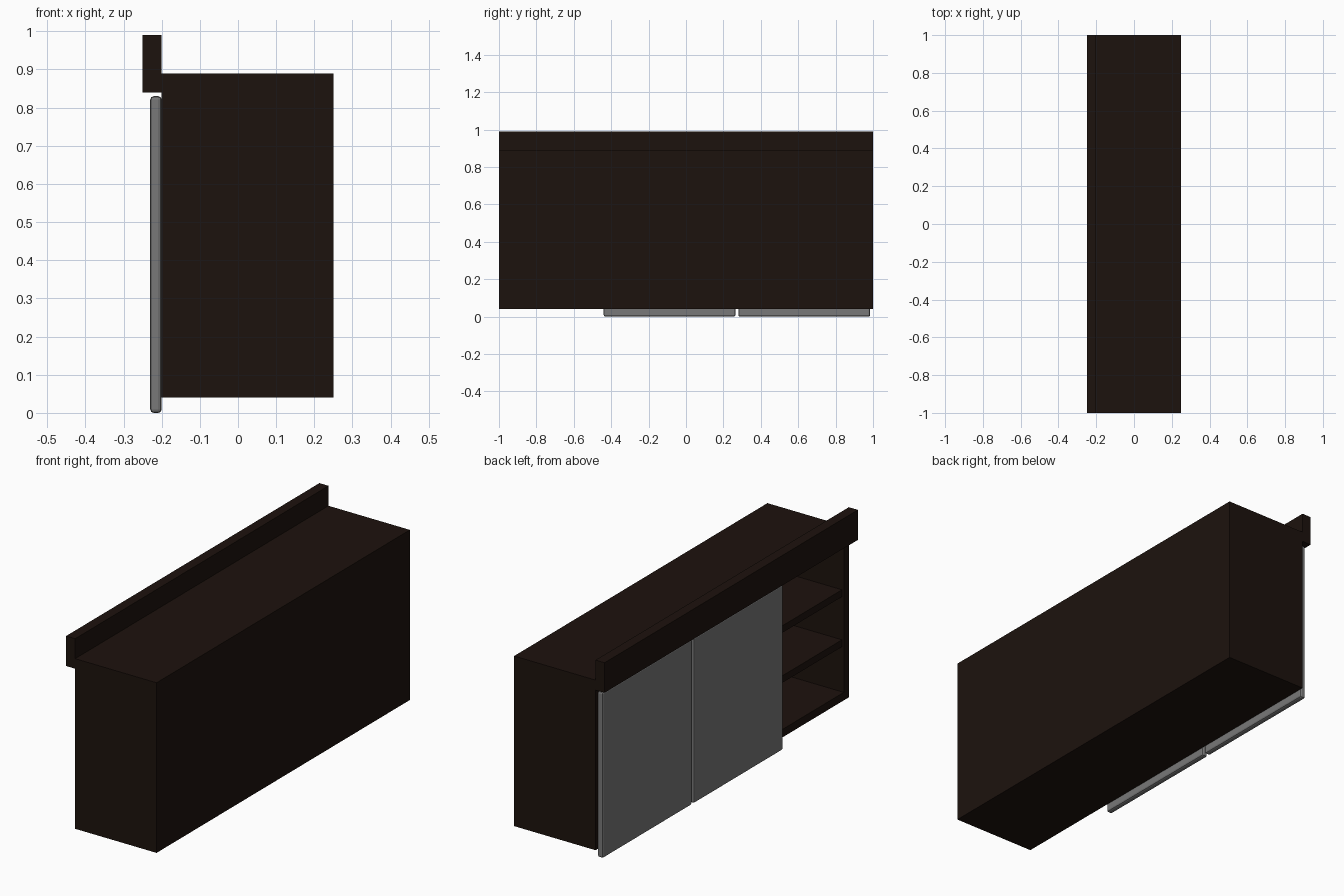
import bpy
import bmesh
from mathutils import Vector

if "Cube" in bpy.data.objects:
    bpy.data.objects.remove(bpy.data.objects["Cube"])


def material(name, colour):
    m = bpy.data.materials.new(name)
    m.diffuse_color = (*colour, 1)
    m.use_nodes = True
    m.node_tree.nodes["Principled BSDF"].inputs["Base Color"].default_value = m.diffuse_color
    return m


WOOD = material("dark_wood", (0.012, 0.006, 0.004))
GREY = material("door_grey", (0.19, 0.19, 0.19))


def box(name, xs, ys, zs, mat, bevel=0, segments=1):
    """Box from axis ranges, optionally with bevelled edges."""
    lo, hi = Vector((xs[0], ys[0], zs[0])), Vector((xs[1], ys[1], zs[1]))
    bm = bmesh.new()
    bmesh.ops.create_cube(bm, size=1)
    for v in bm.verts:
        v.co = (lo + hi) / 2 + v.co * (hi - lo)
    mesh = bpy.data.meshes.new(name)
    bm.to_mesh(mesh)
    bm.free()
    mesh.materials.append(mat)
    ob = bpy.data.objects.new(name, mesh)
    bpy.context.collection.objects.link(ob)
    if bevel:
        mod = ob.modifiers.new("bevel", 'BEVEL')
        mod.width = bevel
        mod.segments = segments
    return ob


T = 0.04                       # panel thickness
FRONT, BACK = -0.20, 0.25      # open side faces -x
LOW, HIGH = 0.04, 0.89

# Carcass: top, bottom, back and two end panels
box("counter_top", (FRONT, BACK), (-1, 1), (HIGH - 0.05, HIGH), WOOD)
box("bottom_panel", (FRONT, BACK), (-1, 1), (LOW, LOW + T), WOOD)
box("back_panel", (BACK - T, BACK), (-1, 1), (LOW + T, HIGH - 0.05), WOOD)
for side, y in (("near", -1), ("far", 1 - T)):
    box(f"end_panel_{side}", (FRONT, BACK - T), (y, y + T),
        (LOW + T, HIGH - 0.05), WOOD)

# Dividers making three bays
for i, y in enumerate((-0.33, 0.33)):
    box(f"divider_{i}", (FRONT + 0.01, BACK - T), (y - T / 2, y + T / 2),
        (LOW + T, HIGH - 0.05), WOOD)

# Shelves
bays = [(-1 + T, -0.35), (-0.31, 0.31), (0.35, 1 - T)]
for b, ys in enumerate(bays):
    for s, top in enumerate((0.34, 0.59)):
        box(f"shelf_{b}_{s}", (FRONT + 0.01, BACK - T), ys,
            (top - 0.035, top), WOOD)

# Raised rail along the open side
box("front_rail", (-0.25, FRONT), (-1, 1), (0.84, 0.99), WOOD)

# Sliding doors with chamfered edges
for i, ys in enumerate(((-0.44, 0.265), (0.28, 0.985))):
    box(f"sliding_door_{i}", (-0.23, FRONT), ys, (0, 0.83), GREY, 0.009, 2)
